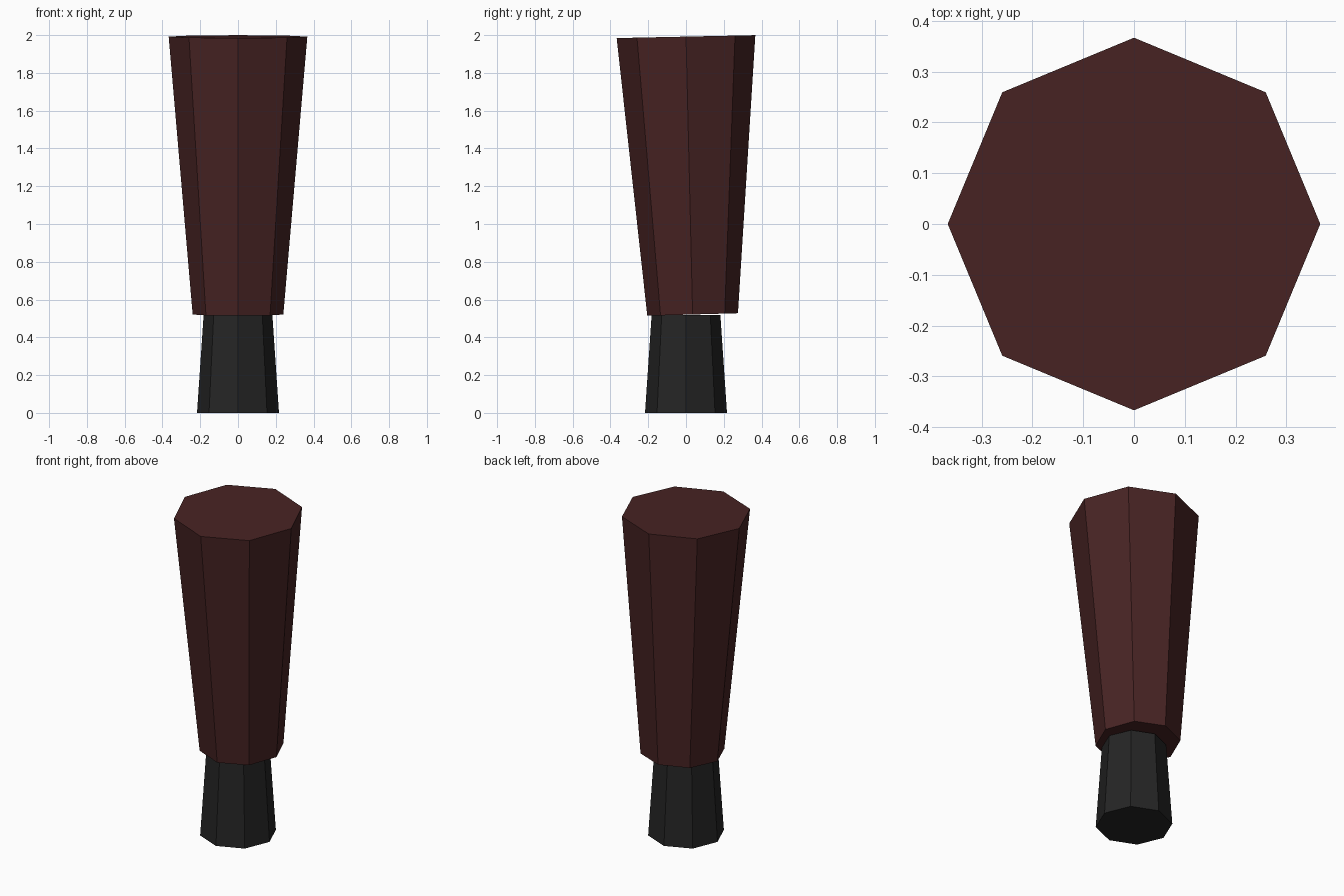
import bpy
import bmesh
from math import cos, sin, tau

cube = bpy.data.objects.get("Cube")
if cube:
    bpy.data.objects.remove(cube, do_unlink=True)


def material(name, rgb):
    mat = bpy.data.materials.new(name)
    mat.use_nodes = True
    mat.diffuse_color = (*rgb, 1)
    mat.node_tree.nodes["Principled BSDF"].inputs["Base Color"].default_value = (*rgb, 1)
    return mat


def tapered_octagon(name, mat, rings):
    """Closed eight-sided solid; each ring is (radius, y offset, z, slope along y)."""
    bm = bmesh.new()
    loops = []
    for radius, y0, z, slope in rings:
        loop = []
        for i in range(8):
            a = tau * i / 8
            dy = radius * sin(a)
            loop.append(bm.verts.new((radius * cos(a), y0 + dy, z + slope * dy)))
        loops.append(loop)
    low, high = loops
    bm.faces.new(low[::-1])
    bm.faces.new(high)
    for i in range(8):
        j = (i + 1) % 8
        bm.faces.new((low[i], low[j], high[j], high[i]))
    mesh = bpy.data.meshes.new(name)
    bm.to_mesh(mesh)
    bm.free()
    mesh.materials.append(mat)
    obj = bpy.data.objects.new(name, mesh)
    bpy.context.collection.objects.link(obj)
    return obj


dark_red = material("dark_red", (0.064, 0.017, 0.017))
black = material("black", (0.018, 0.018, 0.018))

# Narrow neck, tapering upward
tapered_octagon("neck", black, [(0.217, 0, 0, 0), (0.182, 0, 0.517, 0)])

# Long flared body with slightly tilted ends, leaning from the neck
tapered_octagon("body", dark_red, [(0.24, 0.035, 0.521, 0.028), (0.367, 0, 1.992, 0.021)])
